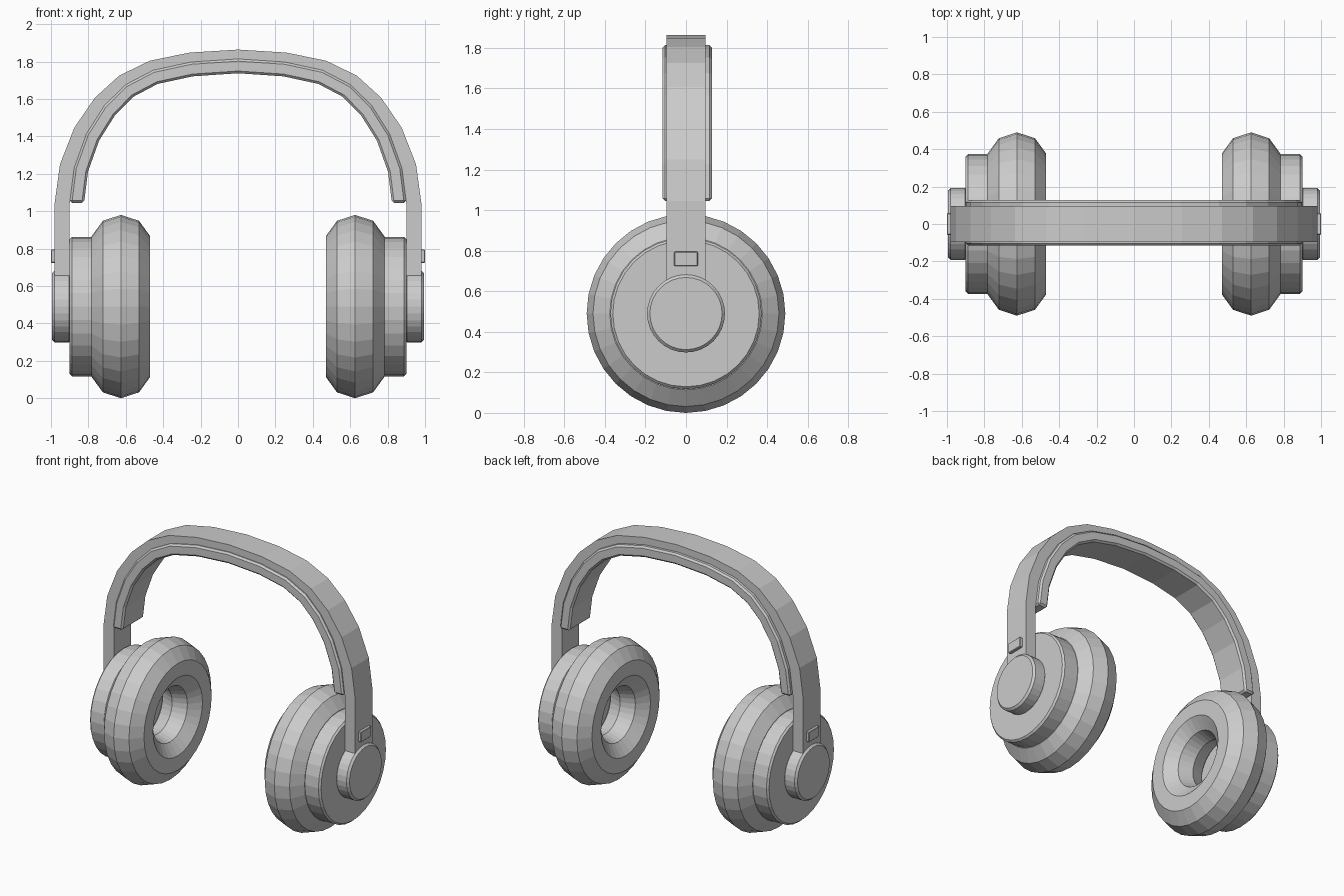
import bpy, bmesh, math
from mathutils import Vector

if "Cube" in bpy.data.objects:
    bpy.data.objects.remove(bpy.data.objects["Cube"])

CUP_Z = 0.49
SEGS = 32


def make_object(name, bm, mirror=False, bevel=0.0):
    bmesh.ops.recalc_face_normals(bm, faces=bm.faces)
    mesh = bpy.data.meshes.new(name)
    bm.to_mesh(mesh)
    bm.free()
    ob = bpy.data.objects.new(name, mesh)
    bpy.context.collection.objects.link(ob)
    if bevel:
        mod = ob.modifiers.new("Bevel", 'BEVEL')
        mod.width, mod.segments = bevel, 1
        mod.limit_method, mod.angle_limit = 'ANGLE', math.radians(60)
    if mirror:
        mod = ob.modifiers.new("Mirror", 'MIRROR')
        mod.use_mirror_merge = False
    return ob


def lathe(name, profile, closed):
    """Revolve (x, radius) points about the ear axis; open profiles get capped."""
    bm = bmesh.new()
    rings = []
    for x, r in profile:
        rings.append([bm.verts.new((x, r * math.sin(2 * math.pi * k / SEGS),
                                    CUP_Z + r * math.cos(2 * math.pi * k / SEGS)))
                      for k in range(SEGS)])
    pairs = list(zip(rings, rings[1:]))
    if closed:
        pairs.append((rings[-1], rings[0]))
    else:
        bm.faces.new(rings[0])
        bm.faces.new(rings[-1])
    for a, b in pairs:
        for k in range(SEGS):
            n = (k + 1) % SEGS
            bm.faces.new((a[k], a[n], b[n], b[k]))
    return make_object(name, bm, mirror=True)


def disc_profile(x0, x1, r, c):
    return [(x0, r - c), (x0 + c, r), (x1 - c, r), (x1, r - c)]


def strip(name, outer, inner, y0, y1, bevel=0.0):
    """Sweep a rectangle between two matching front-view curves."""
    bm = bmesh.new()
    rings = [[bm.verts.new(p) for p in ((o.x, y0, o.y), (o.x, y1, o.y),
                                        (i.x, y1, i.y), (i.x, y0, i.y))]
             for o, i in zip(outer, inner)]
    for a, b in zip(rings, rings[1:]):
        for k in range(4):
            n = (k + 1) % 4
            bm.faces.new((a[k], a[n], b[n], b[k]))
    bm.faces.new(rings[0])
    bm.faces.new(rings[-1])
    return make_object(name, bm, bevel=bevel)


def inset(points, depth):
    """Shift the arch inward along its normals by depth(z)."""
    result = []
    for i, p in enumerate(points):
        t = (points[min(i + 1, len(points) - 1)] - points[max(i - 1, 0)]).normalized()
        result.append(p + Vector((-t.y, t.x)) * depth(p.y))
    return result


# Headband arch: outer curve of the right half, then mirrored
half = [(0.98, 0.49), (0.98, 1.045), (0.952, 1.25), (0.875, 1.447), (0.765, 1.607),
        (0.635, 1.725), (0.47, 1.805), (0.257, 1.848)]
arch = [Vector(p) for p in half] + [Vector((0, 1.864))] + [Vector((-x, z)) for x, z in reversed(half)]


def band_depth(z):
    return 0.08 - 0.03 * max(0, (z - 1.04) / 0.82) ** 2


band_inner = inset(arch, band_depth)
pad_inner = inset(arch, lambda z: band_depth(z) + 0.077)
strip("headband", arch, band_inner, -0.096, 0.096)

# Padding under the headband, with level ends
pad_top, pad_low = band_inner[1:-1], pad_inner[1:-1]
for curve in (pad_top, pad_low):
    curve[0].y = curve[-1].y = 1.045
strip("headband_padding", pad_top, pad_low, -0.115, 0.127, bevel=0.012)

# Ear cushions: ten-sided rings
lathe("ear_cushion",
      [(0.626 + 0.1645 * math.sin(math.radians(36 * k)),
        0.3255 + 0.1645 * math.cos(math.radians(36 * k))) for k in range(10)], True)

# Ear cups and pivot hubs
lathe("ear_cup", disc_profile(0.74, 0.90, 0.373, 0.012), False)
lathe("pivot_hub", disc_profile(0.89, 0.994, 0.192, 0.014), False)

# Adjuster buttons on the arms
bm = bmesh.new()
bmesh.ops.create_cube(bm, size=1)
for v in bm.verts:
    v.co = Vector((0.98 + v.co.x * 0.04, v.co.y * 0.116, 0.76 + v.co.z * 0.072))
make_object("adjuster_button", bm, mirror=True, bevel=0.004)
